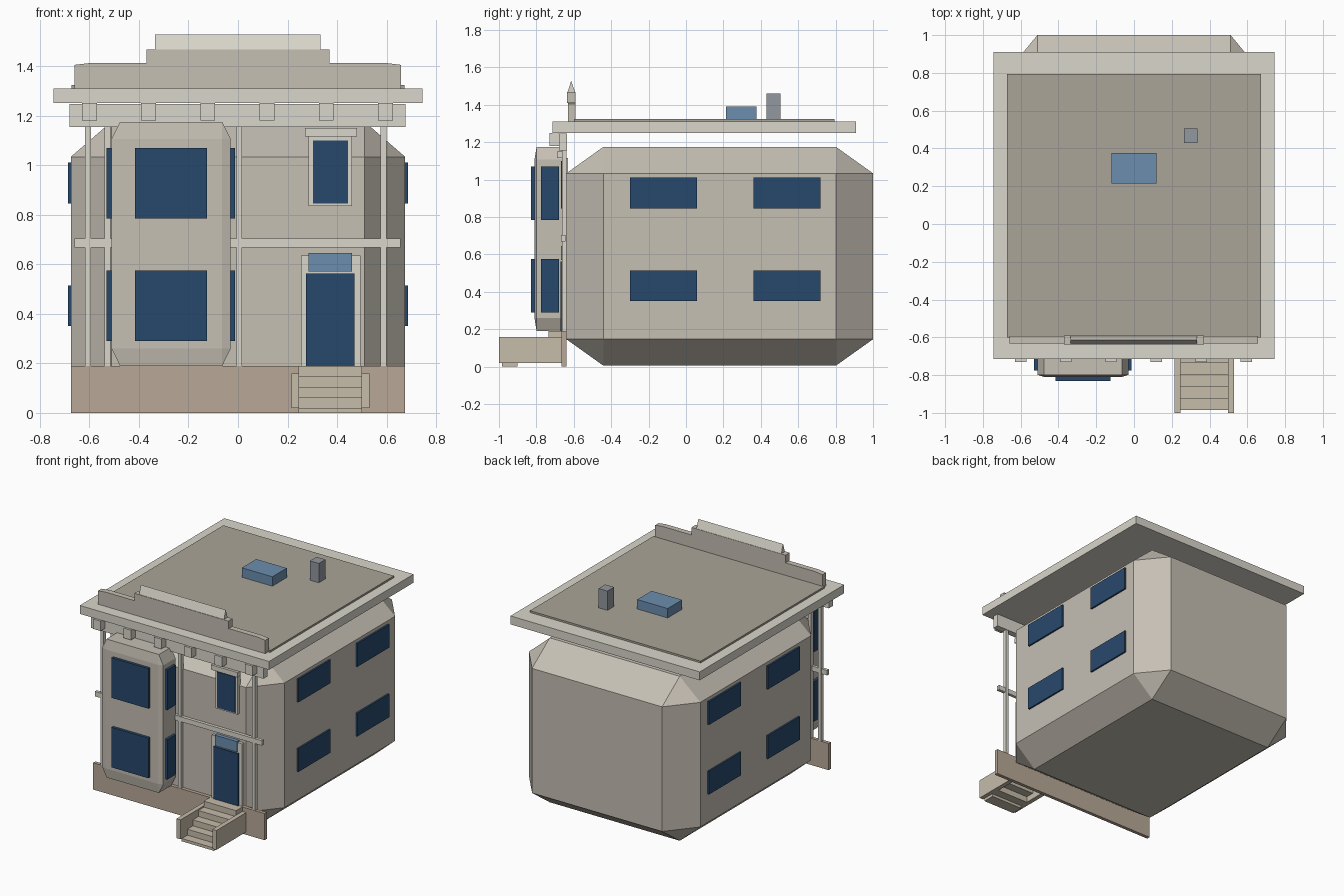
import bpy, bmesh
from mathutils import Vector

if "Cube" in bpy.data.objects:
    bpy.data.objects.remove(bpy.data.objects["Cube"])


def material(name, rgb):
    m = bpy.data.materials.new(name)
    m.diffuse_color = (*[c ** 2.2 for c in rgb], 1)
    m.use_nodes = True
    m.node_tree.nodes["Principled BSDF"].inputs["Base Color"].default_value = m.diffuse_color
    return m


WALL = material("wall", (0.77, 0.745, 0.70))
TRIM = material("trim", (0.85, 0.835, 0.79))
ROOF = material("roof", (0.66, 0.64, 0.59))
STONE = material("stone", (0.77, 0.73, 0.66))
BROWN = material("brown_stone", (0.72, 0.655, 0.59))
GLASS = material("glass", (0.17, 0.29, 0.42))
PALE = material("pale_glass", (0.42, 0.55, 0.68))
METAL = material("metal", (0.57, 0.59, 0.62))


def finish(name, bm, mat):
    bmesh.ops.recalc_face_normals(bm, faces=bm.faces)
    me = bpy.data.meshes.new(name)
    bm.to_mesh(me)
    bm.free()
    me.materials.append(mat)
    ob = bpy.data.objects.new(name, me)
    bpy.context.collection.objects.link(ob)
    return ob


def box(name, x, y, z, mat, bevel=0):
    """Box from ranges; bevel is a fraction of each side."""
    bm = bmesh.new()
    bmesh.ops.create_cube(bm, size=1)
    if bevel:
        bmesh.ops.bevel(bm, geom=bm.edges[:], offset=bevel, segments=1,
                        profile=0.5, affect='EDGES')
    lo, hi = Vector((x[0], y[0], z[0])), Vector((x[1], y[1], z[1]))
    for v in bm.verts:
        v.co = (lo + hi) / 2 + v.co * (hi - lo)
    return finish(name, bm, mat)


def prism(name, points, axis, depth, mat):
    """Profile in x-z (axis y) or y-z (axis x), extruded over depth."""
    bm = bmesh.new()
    place = (lambda p, d: (p[0], d, p[1])) if axis == 'y' else (lambda p, d: (d, p[0], p[1]))
    face = bm.faces.new([bm.verts.new(place(p, depth[0])) for p in points])
    ext = bmesh.ops.extrude_face_region(bm, geom=[face])
    step = depth[1] - depth[0]
    move = (0, step, 0) if axis == 'y' else (step, 0, 0)
    bmesh.ops.translate(bm, vec=move, verts=[g for g in ext['geom'] if isinstance(g, bmesh.types.BMVert)])
    return finish(name, bm, mat)


# House body and plinth
box("house_body", (-0.675, 0.675), (-0.64, 1.0), (0.005, 1.175), WALL, 0.121)
box("plinth", (-0.675, 0.675), (-0.665, -0.64), (0, 0.19), BROWN)

# Side windows, both sides
for side in (-1, 1):
    x = sorted((side * 0.66, side * 0.687))
    for y in ((-0.30, 0.06), (0.36, 0.72)):
        for z in ((0.35, 0.515), (0.845, 1.01)):
            box("side_window", x, y, z, GLASS)

# Bay with front and side glass
box("bay", (-0.51, -0.03), (-0.81, -0.65), (0.19, 1.175), WALL, 0.07)
for z in ((0.29, 0.575), (0.785, 1.07)):
    box("bay_front_window", (-0.415, -0.125), (-0.83, -0.80), z, GLASS)
    for x in ((-0.53, -0.50), (-0.04, -0.012)):
        box("bay_side_window", x, (-0.775, -0.68), z, GLASS)

# Facade posts and band
for x in (-0.605, -0.527, 0.005, 0.588):
    box("facade_post", (x - 0.012, x + 0.012), (-0.664, -0.638), (0.19, 1.16), TRIM)
box("floor_band", (-0.66, 0.655), (-0.667, -0.645), (0.668, 0.703), TRIM)

# Upper window
box("window_frame", (0.285, 0.46), (-0.662, -0.63), (0.835, 1.115), TRIM)
box("upper_window", (0.302, 0.445), (-0.668, -0.64), (0.845, 1.10), GLASS)
box("window_lintel", (0.27, 0.48), (-0.69, -0.66), (1.115, 1.15), TRIM)

# Door
box("door_frame", (0.255, 0.495), (-0.66, -0.63), (0.19, 0.635), TRIM)
box("door", (0.275, 0.47), (-0.67, -0.64), (0.19, 0.562), GLASS)
box("transom", (0.285, 0.46), (-0.668, -0.64), (0.57, 0.645), PALE)

# Entrance steps and side walls
for i in range(5):
    front, top = -0.985 + 0.0625 * i, 0.02 + 0.0425 * i
    back = -0.64 if i == 4 else front + 0.085
    box("step", (0.245, 0.50), (front, back), (max(0, top - 0.043), top), STONE)
for x in ((0.215, 0.247), (0.498, 0.53)):
    box("stair_wall", x, (-1.0, -0.66), (0.02, 0.158), STONE)

# Cornice with brackets
box("frieze", (-0.68, 0.677), (-0.68, -0.635), (1.155, 1.247), TRIM)
for i in range(6):
    x = -0.6 + 0.239 * i
    box("bracket", (x - 0.03, x + 0.03), (-0.73, -0.68), (1.18, 1.25), TRIM)

# Roof
box("roof_slab", (-0.745, 0.745), (-0.715, 0.91), (1.25, 1.31), TRIM)
box("roof_deck", (-0.672, 0.672), (-0.60, 0.795), (1.305, 1.323), ROOF)
box("skylight", (-0.12, 0.12), (0.215, 0.377), (1.315, 1.39), PALE)
box("roof_vent", (0.265, 0.335), (0.43, 0.505), (1.315, 1.46), METAL)

# Parapet in three tiers, the top one a small gable ridge
prism("parapet", [(-0.66, 1.31), (0.657, 1.31), (0.657, 1.405), (0.60, 1.412),
                  (-0.60, 1.412), (-0.66, 1.405)], 'y', (-0.632, -0.592), WALL)
box("parapet_tier", (-0.37, 0.37), (-0.637, -0.59), (1.41, 1.467), WALL)
prism("parapet_ridge", [(-0.634, 1.465), (-0.592, 1.465), (-0.614, 1.528)],
      'x', (-0.335, 0.333), TRIM)
